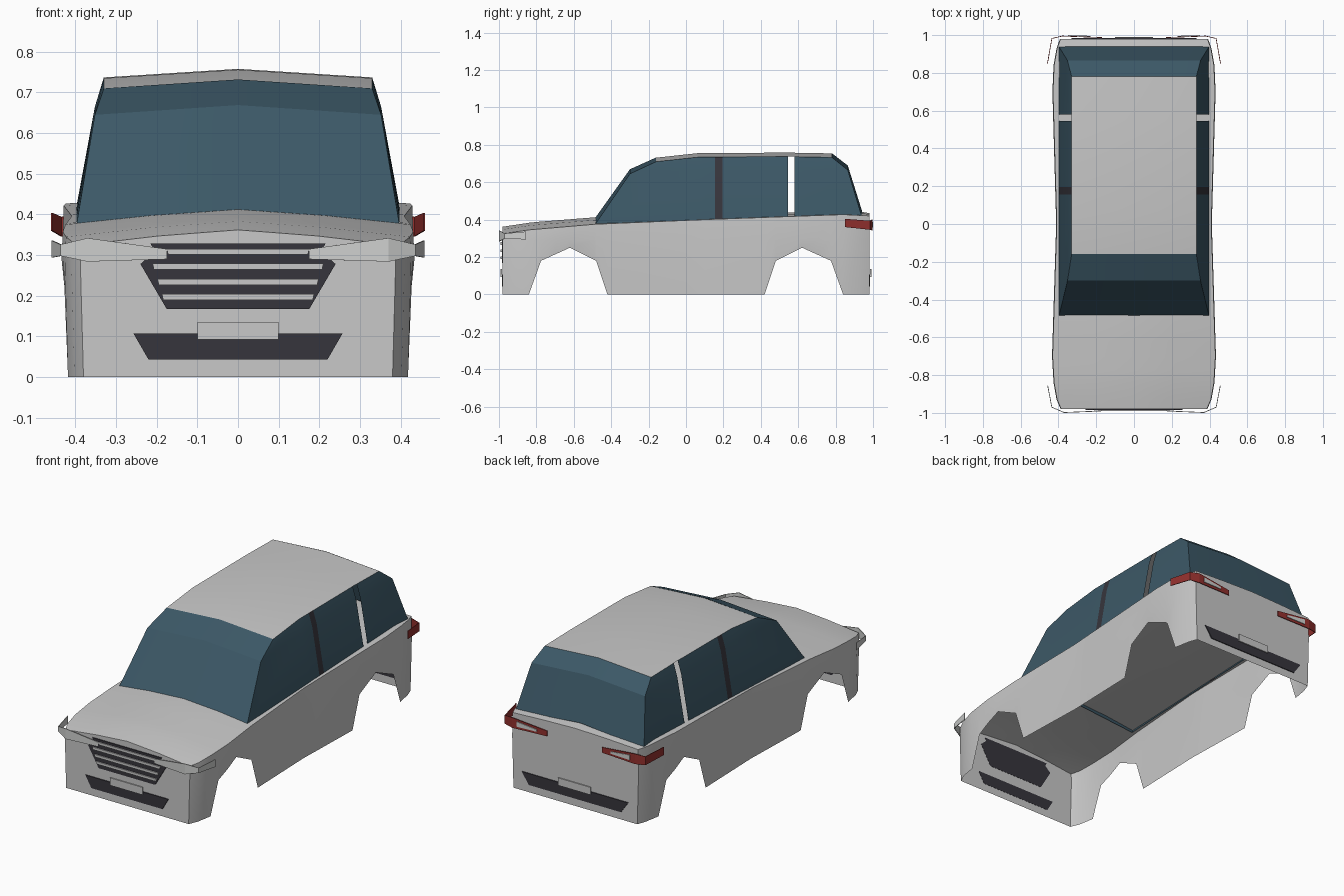
import bpy, bmesh

cube = bpy.data.objects.get("Cube")
if cube:
    bpy.data.objects.remove(cube, do_unlink=True)


def material(name, rgb):
    m = bpy.data.materials.new(name)
    m.use_nodes = True
    m.diffuse_color = (*rgb, 1)
    m.node_tree.nodes["Principled BSDF"].inputs["Base Color"].default_value = (*rgb, 1)
    return m


PAINT = material("silver paint", (0.58, 0.58, 0.58))
GLASS = material("blue glass", (0.045, 0.098, 0.135))
DARK = material("dark trim", (0.037, 0.035, 0.045))
RED = material("red lamp", (0.29, 0.03, 0.027))
LAMP = material("clear lamp", (0.62, 0.63, 0.62))


def lerp(table, y):
    """Piecewise linear value at y from (y, value) pairs."""
    for (a, va), (b, vb) in zip(table, table[1:]):
        if y <= b:
            return va + (vb - va) * (y - a) / (b - a)
    return table[-1][1]


def finish(name, bm, mats, mirror=True, thick=0, smooth=True):
    bmesh.ops.recalc_face_normals(bm, faces=bm.faces)
    mesh = bpy.data.meshes.new(name)
    bm.to_mesh(mesh)
    bm.free()
    ob = bpy.data.objects.new(name, mesh)
    bpy.context.collection.objects.link(ob)
    for m in mats:
        mesh.materials.append(m)
    if mirror:
        mod = ob.modifiers.new("Mirror", 'MIRROR')
        mod.use_clip = True
    if thick:
        mod = ob.modifiers.new("Solidify", 'SOLIDIFY')
        mod.thickness = thick
        mod.offset = 0
    if smooth:
        bpy.ops.object.select_all(action='DESELECT')
        ob.select_set(True)
        bpy.context.view_layer.objects.active = ob
        bpy.ops.object.shade_smooth_by_angle()
    return ob


def grid(bm, columns, skip=(), slots={}):
    """Skin quads between neighbouring columns of points."""
    cols = [[bm.verts.new(p) for p in c] for c in columns]
    for i, (a, b) in enumerate(zip(cols, cols[1:])):
        if i in skip:
            continue
        for j in range(len(a) - 1):
            f = bm.faces.new((a[j], b[j], b[j + 1], a[j + 1]))
            f.material_index = slots.get(i, 0)
    return cols


# Body: open-bottomed shell with wheel arches in its lower edge
END = 0.98
arch = [(0.42, 0), (0.48, 0.18), (0.62, 0.25), (0.775, 0.18), (0.84, 0)]
sill = [(-y, z) for y, z in reversed(arch)] + arch
sill = [(-END, 0)] + sill + [(END, 0)]
width = [(-END, 0.388), (-0.93, 0.41), (-0.84, 0.426), (-0.7, 0.434), (0, 0.412),
         (0.7, 0.432), (0.84, 0.426), (0.93, 0.41), (END, 0.392)]
belt = [(-END, 0.325), (-0.84, 0.345), (-0.49, 0.375), (0.1, 0.4), (0.84, 0.427), (END, 0.42)]
crown = [(-END, 0.362), (-0.82, 0.386), (-0.49, 0.412), (0.1, 0.425), (0.9, 0.447), (END, 0.435)]
ys = sorted({y for t in (sill, width, belt) for y, _ in t})
bm = bmesh.new()
columns = []
for y in ys:
    w, b, c = lerp(width, y), lerp(belt, y), lerp(crown, y)
    columns.append([(w - 0.008, y, lerp(sill, y)), (w, y, 0.29), (w - 0.003, y, b),
                    (w * 0.5, y, b + (c - b) * 0.6), (0, y, c)])
cols = grid(bm, columns)
for col, y in ((cols[0], -END), (cols[-1], END)):
    bm.faces.new(col + [bm.verts.new((0, y, 0))])
finish("body_shell", bm, [PAINT])

# Side windows: rails at the base, bend and roof edge, with an open slot at the back
roof_edge = [(-0.16, 0.71), (0.07, 0.735), (0.55, 0.737), (0.78, 0.733)]
cuts = (0.07, 0.155, 0.195, 0.545, 0.58)
rails = [[y0, *cuts, y1] for y0, y1 in ((-0.49, 0.94), (-0.3, 0.865), (-0.16, 0.78))]
columns = []
for base, bend, top in zip(*rails):
    columns.append([(0.398, base, lerp(belt, base) - 0.006),
                    (0.352, bend, 0.645 if bend < 0 else 0.665),
                    (0.33, top, lerp(roof_edge, top))])
bm = bmesh.new()
grid(bm, columns, skip=(4,), slots={2: 1})
finish("side_windows", bm, [GLASS, DARK])

# Windscreen and rear window: crowned sheets between the window ends
for name, col in (("windscreen", columns[0]), ("rear_window", columns[-1])):
    rise = (0.034, 0.024, 0.022)
    bm = bmesh.new()
    grid(bm, [col, [(0, y, z + r) for (x, y, z), r in zip(col, rise)]])
    finish(name, bm, [GLASS])

# Roof panel
bm = bmesh.new()
grid(bm, [[(0.33, y, z), (0, y, z + 0.021)] for y, z in roof_edge])
finish("roof_panel", bm, [PAINT])


def plate(name, half, y, mat, thick=0.006):
    """Thin upright plate from half-outline (x, z) points, top to bottom."""
    bm = bmesh.new()
    outline = [(0, half[0][1])] + half + [(0, half[-1][1])]
    bm.faces.new([bm.verts.new((x, y, z)) for x, z in outline])
    finish(name, bm, [mat], thick=thick, smooth=False)


# Grille, bars, intakes and blank number plates
plate("grille", [(0.215, 0.328), (0.205, 0.31), (0.24, 0.278), (0.175, 0.167)], -0.982, DARK)
for i, (w, z) in enumerate(((0.175, 0.308), (0.21, 0.272), (0.198, 0.234), (0.187, 0.197))):
    plate(f"grille_bar_{i + 1}", [(w, z + 0.007), (w - 0.003, z - 0.007)], -0.988, PAINT)
plate("front_intake", [(0.257, 0.107), (0.22, 0.043)], -0.982, DARK)
plate("rear_intake", [(0.33, 0.107), (0.285, 0.043)], 0.982, DARK)
for name, y in (("front_plate", -0.988), ("rear_plate", 0.988)):
    plate(name, [(0.1, 0.135), (0.1, 0.093)], y, PAINT)


def wrap(name, path, mat):
    """Lamp strip that wraps a corner: points are (x, y, low, high)."""
    bm = bmesh.new()
    grid(bm, [[(x, y, lo), (x, y, hi)] for x, y, lo, hi in path])
    finish(name, bm, [mat], thick=0.004, smooth=False)


# Lamps around the four corners
wrap("headlamps", [(0.175, -0.99, 0.29, 0.315), (0.37, -0.998, 0.284, 0.342),
                   (0.435, -0.97, 0.298, 0.326), (0.457, -0.855, 0.294, 0.336)], LAMP)
wrap("tail_lamps", [(0.17, 0.987, 0.348, 0.378), (0.38, 0.995, 0.343, 0.4),
                    (0.435, 0.982, 0.346, 0.394), (0.458, 0.85, 0.36, 0.404)], RED)
wrap("tail_lamp_insets", [(0.23, 0.994, 0.36, 0.372), (0.35, 0.998, 0.358, 0.386)], LAMP)
